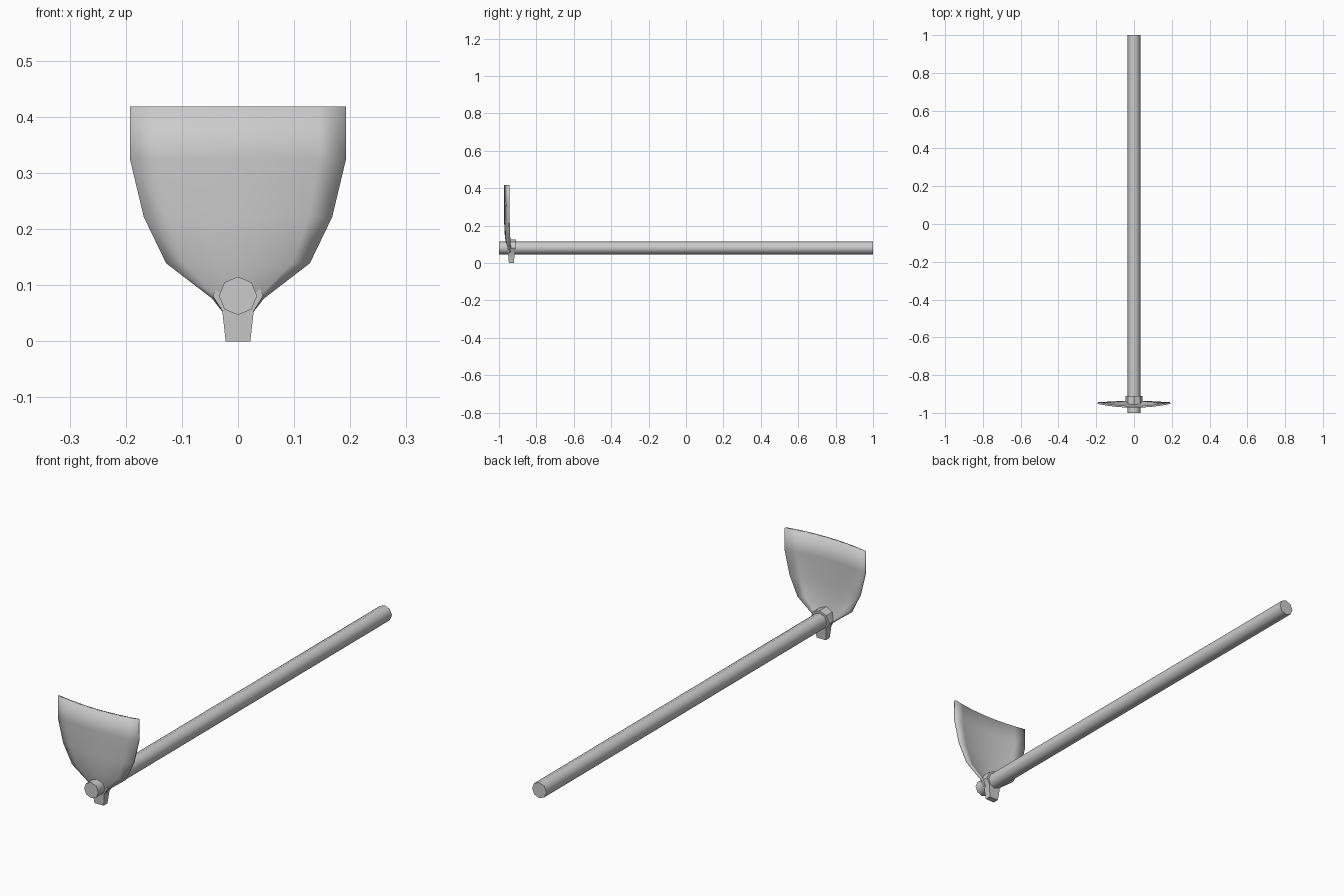
import bpy, math

if "Cube" in bpy.data.objects:
    bpy.data.objects.remove(bpy.data.objects["Cube"])

AXIS_Z = 0.081      # height of the handle axis
HANDLE_R = 0.034


def add_mesh(name, verts, faces, angle):
    mesh = bpy.data.meshes.new(name)
    mesh.from_pydata(verts, [], faces)
    ob = bpy.data.objects.new(name, mesh)
    bpy.context.collection.objects.link(ob)
    smooth(ob, angle)
    return ob


def smooth(ob, angle):
    bpy.ops.object.select_all(action='DESELECT')
    ob.select_set(True)
    bpy.context.view_layer.objects.active = ob
    bpy.ops.object.shade_smooth_by_angle(angle=math.radians(angle))


# Handle: long eight-sided pole along y, with a corner at the top
bpy.ops.mesh.primitive_cylinder_add(vertices=8, radius=HANDLE_R, depth=2,
                                    location=(0, 0, AXIS_Z),
                                    rotation=(math.radians(90), 0, 0))
handle = bpy.context.object
handle.name = "handle"
smooth(handle, 50)

# Blade: rows of (height, half width, y at centre, y at edge), bowed forward
rows = [(0.418, 0.192, -0.968, -0.948),
        (0.326, 0.192, -0.968, -0.948),
        (0.222, 0.167, -0.968, -0.947),
        (0.140, 0.127, -0.964, -0.944),
        (0.078, 0.045, -0.951, -0.940),
        (0.055, 0.027, -0.943, -0.938)]
COLS = 9
verts, faces = [], []
for z, half, y_mid, y_edge in rows:
    for c in range(COLS):
        t = 2 * c / (COLS - 1) - 1
        verts.append((t * half, y_mid + (y_edge - y_mid) * t * t, z))
for r in range(len(rows) - 1):
    for c in range(COLS - 1):
        a = r * COLS + c
        faces.append((a, a + COLS, a + COLS + 1, a + 1))
blade = add_mesh("blade", verts, faces, 35)
solid = blade.modifiers.new("thickness", 'SOLIDIFY')
solid.thickness = 0.009
solid.offset = 0

# Socket: collar round the handle, running down into a tapered tang
arc = [(0.045 * math.cos(math.radians(a)), AXIS_Z + 0.045 * math.sin(math.radians(a)))
       for a in range(0, 181, 45)]
outline = [(0.022, 0.0), (0.028, 0.054)] + arc + [(-0.028, 0.054), (-0.022, 0.0)]
n = len(outline)
front = [(x, -0.947 - 0.08 * min(z, 0.1), z) for x, z in outline]
back = [(x, -0.921 + 0.11 * min(z, 0.1), z) for x, z in outline]
faces = [tuple(range(n)), tuple(range(2 * n - 1, n - 1, -1))]
faces += [(i, i + n, (i + 1) % n + n, (i + 1) % n) for i in range(n)]
faces[0] = faces[0][::-1]
faces[1] = faces[1][::-1]
faces[0], faces[1] = tuple(range(n - 1, -1, -1))[::-1], tuple(range(2 * n - 1, n - 1, -1))
add_mesh("socket", front + back, faces, 30)
